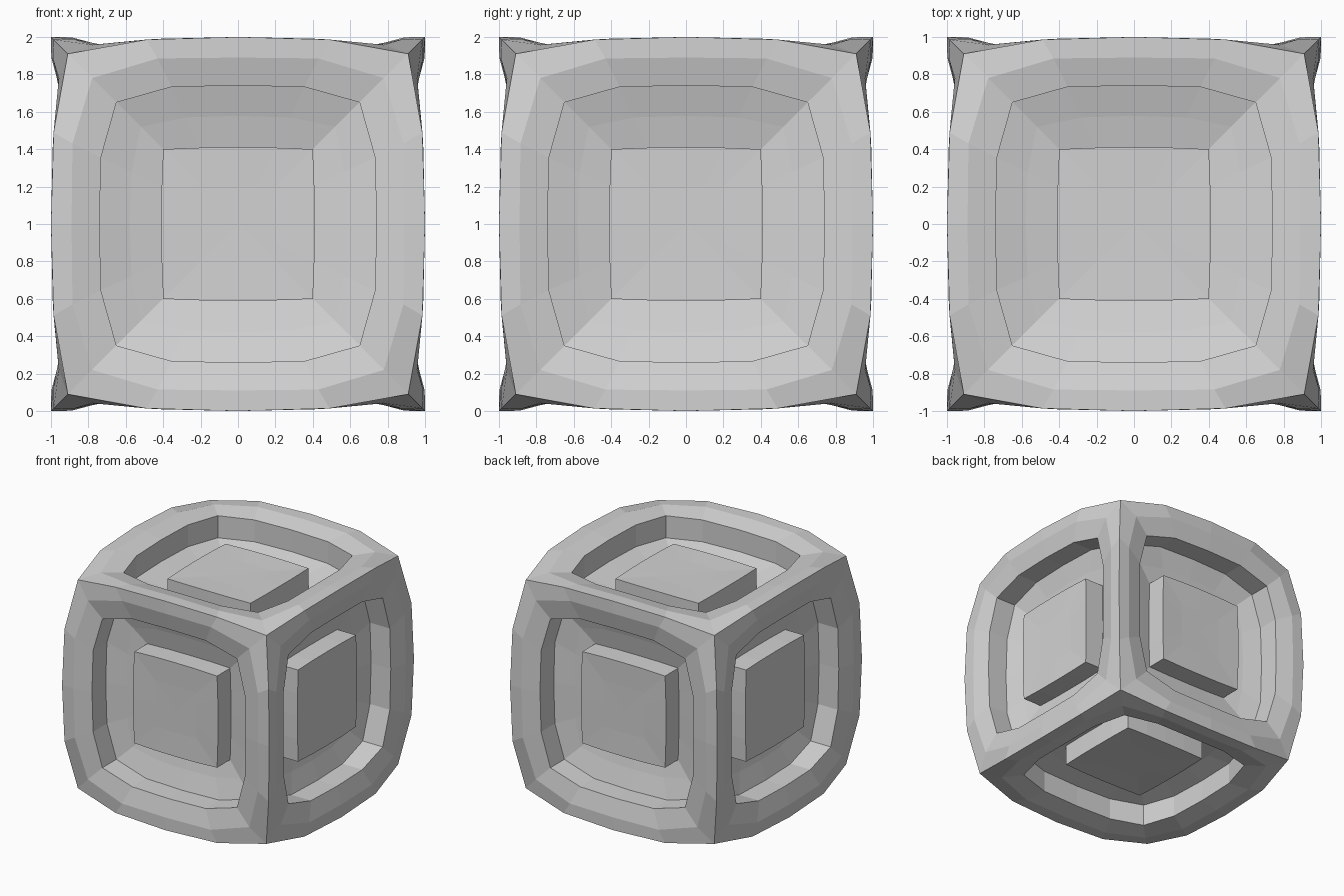
import bpy, bmesh, math
from mathutils import Vector, Matrix

if "Cube" in bpy.data.objects:
    bpy.data.objects.remove(bpy.data.objects["Cube"])

grey = bpy.data.materials.new("light grey")
grey.diffuse_color = (0.65, 0.65, 0.65, 1)
grey.use_nodes = True
grey.node_tree.nodes["Principled BSDF"].inputs["Base Color"].default_value = grey.diffuse_color

# One ring of a cube side: corner (c, depth), quarter point (q, h, depth), middle (m, depth)
EDGE = ((0.91, 0.91), (0.49, 0.986, 0.986), (1.0, 1.0))
SHOULDER = ((0.78, 0.958), (0.43, 0.885, 0.99), (0.89, 0.998))
RIM = ((0.65, 0.943), (0.355, 0.733, 0.953), (0.74, 0.958))
FLOOR_OUT = ((0.65, 0.75), (0.355, 0.733, 0.762), (0.74, 0.768))
FLOOR_MID = ((0.52, 0.71), (0.28, 0.57, 0.716), (0.578, 0.72))
PANEL_BASE = ((0.40, 0.68), (0.2, 0.408, 0.682), (0.41, 0.683))
PANEL_TOP = ((0.40, 0.86), (0.2, 0.408, 0.862), (0.41, 0.863))
PANEL_MID = ((0.2, 0.857), (0.1, 0.202, 0.857), (0.203, 0.857))

SIDES = [Matrix.Rotation(k * math.pi / 2, 4, 'X') for k in range(4)]
SIDES += [Matrix.Rotation(s * math.pi / 2, 4, 'Y') for s in (-1, 1)]


def ring_points(ring):
    (c, cd), (q, h, qd), (m, md) = ring
    side = [Vector((c, c, cd)), Vector((q, h, qd)), Vector((0, m, md)), Vector((-q, h, qd))]
    return [Matrix.Rotation(k * math.pi / 2, 4, 'Z') @ p for k in range(4) for p in side]


def build(name, rings, sides, centre=None):
    bm = bmesh.new()
    for rot in sides:
        mat = Matrix.Translation((0, 0, 1)) @ rot
        loops = [[bm.verts.new(mat @ p) for p in ring_points(r)] for r in rings]
        n = len(loops[0])
        for a, b in zip(loops, loops[1:]):
            for i in range(n):
                j = (i + 1) % n
                bm.faces.new((a[i], a[j], b[j], b[i]))
        if centre is not None:
            tip = bm.verts.new(mat @ Vector((0, 0, centre)))
            for i in range(n):
                bm.faces.new((loops[-1][i], loops[-1][(i + 1) % n], tip))
    bmesh.ops.remove_doubles(bm, verts=bm.verts, dist=0.0005)
    mesh = bpy.data.meshes.new(name)
    bm.to_mesh(mesh)
    bm.free()
    mesh.materials.append(grey)
    obj = bpy.data.objects.new(name, mesh)
    bpy.context.collection.objects.link(obj)
    return obj


# Bulging cube shell with a recess sunk into every side
build("cube_body", [EDGE, SHOULDER, RIM, FLOOR_OUT, FLOOR_MID, PANEL_BASE], SIDES)

# Raised square panel in each recess
for side_name, rot in zip(("top", "front", "bottom", "back", "left", "right"), SIDES):
    build(side_name + "_panel", [PANEL_BASE, PANEL_TOP, PANEL_MID], [rot], centre=0.856)
